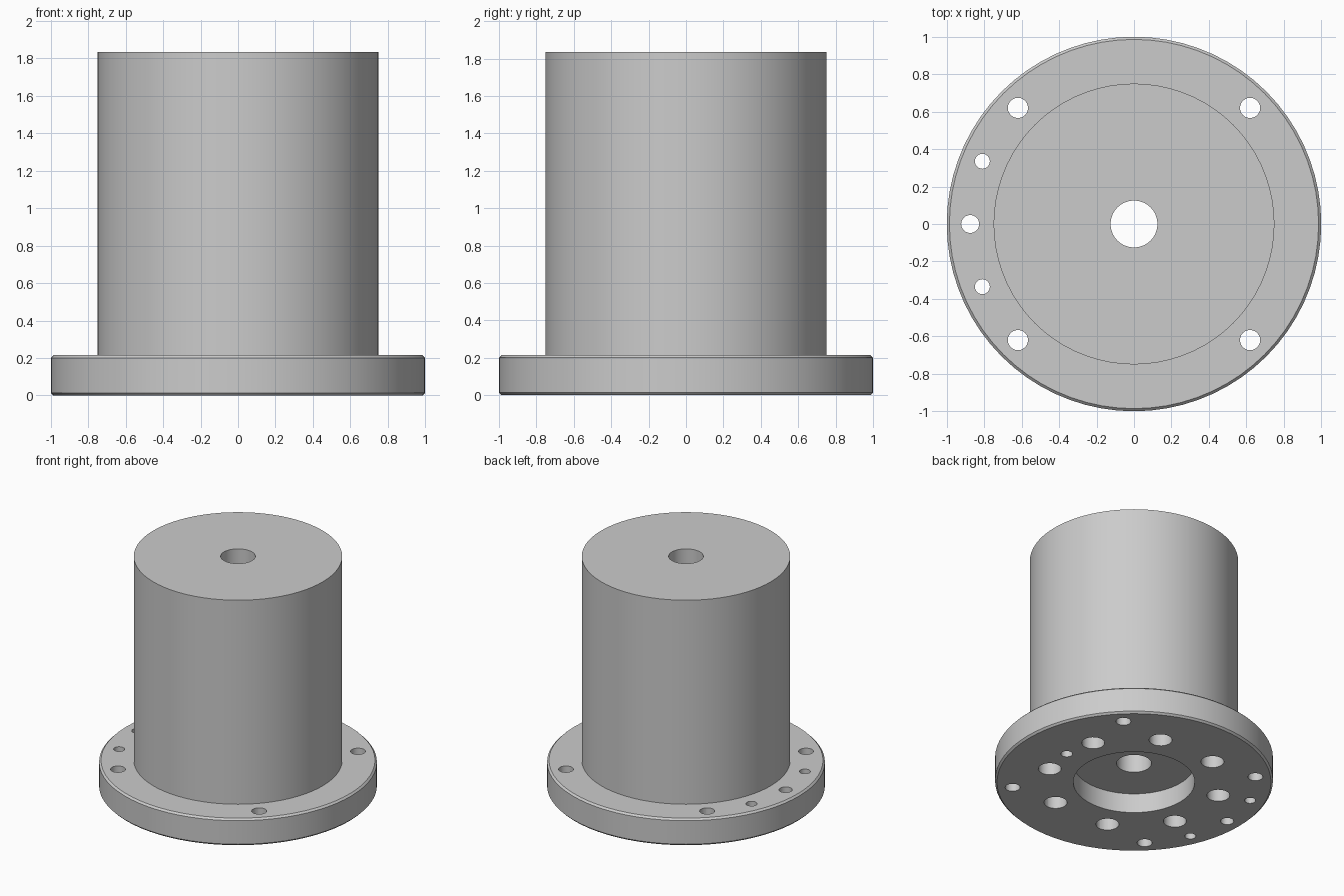
import bpy, bmesh
from math import cos, sin, radians, pi
from mathutils import Matrix

if "Cube" in bpy.data.objects:
    bpy.data.objects.remove(bpy.data.objects["Cube"], do_unlink=True)

FLANGE_TOP = 0.215
TOP = 1.835


def make_object(name, bm):
    bmesh.ops.recalc_face_normals(bm, faces=bm.faces)
    mesh = bpy.data.meshes.new(name)
    bm.to_mesh(mesh)
    bm.free()
    obj = bpy.data.objects.new(name, mesh)
    bpy.context.collection.objects.link(obj)
    return obj


def lathe(name, profile, steps=72):
    """Turn a closed (radius, height) profile about the z axis."""
    bm = bmesh.new()
    verts = [bm.verts.new((r, 0, z)) for r, z in profile]
    edges = [bm.edges.new((a, b)) for a, b in zip(verts, verts[1:] + verts[:1])]
    bmesh.ops.spin(bm, geom=verts + edges, cent=(0, 0, 0), axis=(0, 0, 1),
                   angle=2 * pi, steps=steps, use_merge=True)
    bmesh.ops.remove_doubles(bm, verts=bm.verts, dist=0.0001)
    return make_object(name, bm)


def add_drill(bm, x, y, radius, depth):
    """Add a drill cylinder entering from the underside."""
    bottom = -0.1
    bmesh.ops.create_cone(bm, cap_ends=True, segments=24, radius1=radius,
                          radius2=radius, depth=depth - bottom,
                          matrix=Matrix.Translation((x, y, (depth + bottom) / 2)))


# Body: chamfered flange, barrel, bore and round recess underneath
bevel = 0.014
body = lathe("flanged_hub", [
    (0.125, 0.155), (0.437, 0.155), (0.437, 0), (1 - bevel, 0), (1, bevel),
    (1, FLANGE_TOP - bevel), (1 - bevel, FLANGE_TOP), (0.75, FLANGE_TOP),
    (0.75, TOP), (0.125, TOP)])

# Drills for every hole
bm = bmesh.new()
through = FLANGE_TOP + 0.1
for sx in (-1, 1):
    for sy in (-1, 1):
        add_drill(bm, sx * 0.62, sy * 0.62, 0.054, through)
for sy in (-1, 1):
    add_drill(bm, -0.81, sy * 0.335, 0.04, through)
add_drill(bm, -0.875, 0, 0.048, through)
add_drill(bm, 0.632, 0, 0.042, 0.2)          # blind locating hole
for i in range(8):                           # ring of blind bolt holes
    a = radians(22.5 + 45 * i)
    add_drill(bm, 0.636 * cos(a), 0.636 * sin(a), 0.083, 0.3)
drills = make_object("hole_drills", bm)
drills.hide_render = True

# Cut the holes
cut = body.modifiers.new("holes", "BOOLEAN")
cut.operation = "DIFFERENCE"
cut.solver = "EXACT"
cut.object = drills
bpy.ops.object.select_all(action="DESELECT")
body.select_set(True)
bpy.context.view_layer.objects.active = body
bpy.ops.object.modifier_apply(modifier=cut.name)
bpy.data.objects.remove(drills, do_unlink=True)

# Plain grey metal
grey = bpy.data.materials.new("plain_grey")
grey.use_nodes = True
colour = (0.6, 0.6, 0.6, 1)
grey.diffuse_color = colour
grey.node_tree.nodes["Principled BSDF"].inputs["Base Color"].default_value = colour
body.data.materials.clear()
body.data.materials.append(grey)

bpy.ops.object.shade_smooth_by_angle(angle=radians(30))
